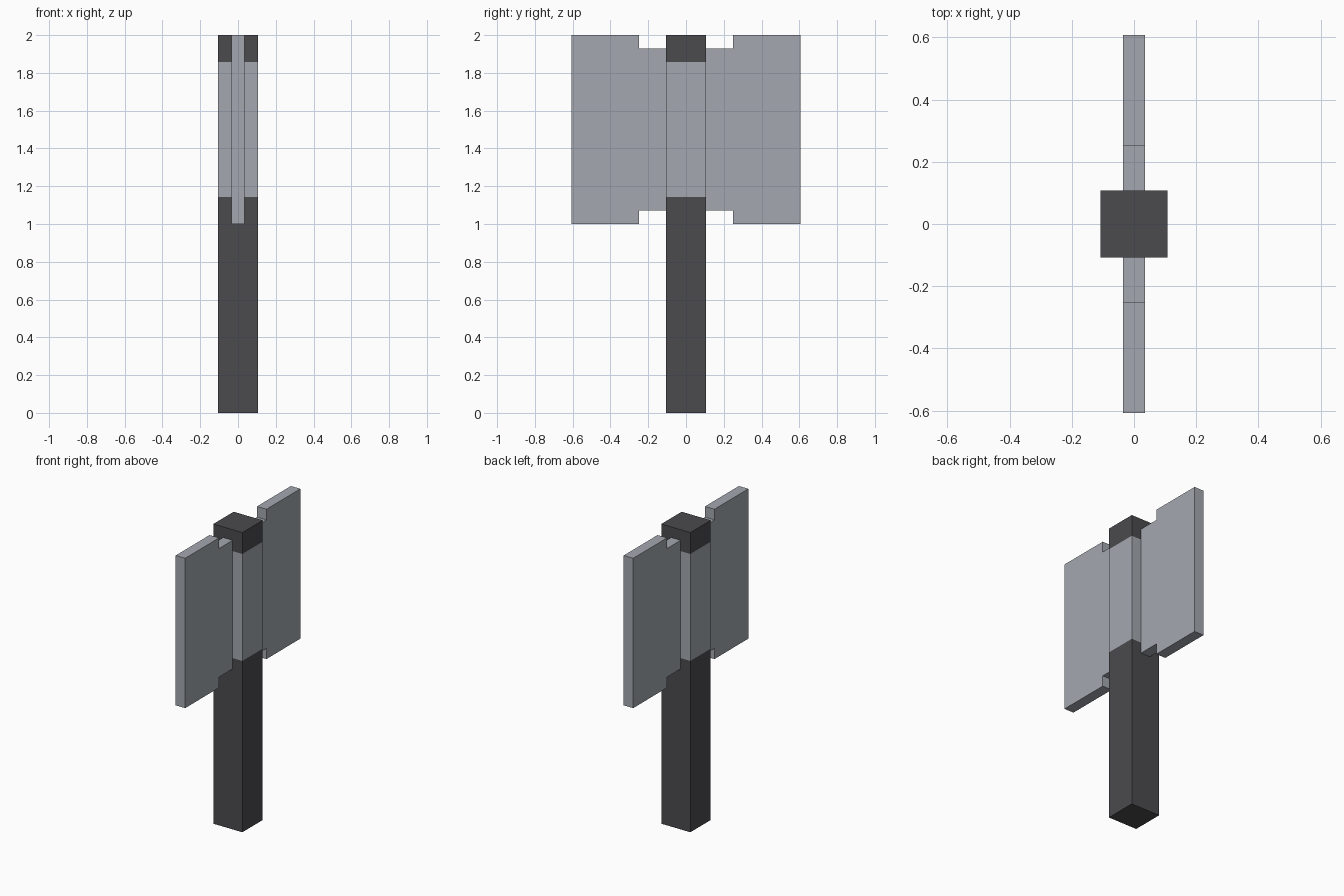
import bpy
import bmesh

cube = bpy.data.objects.get("Cube")
if cube:
    bpy.data.objects.remove(cube, do_unlink=True)


def material(name, rgb):
    mat = bpy.data.materials.new(name)
    mat.use_nodes = True
    color = (*rgb, 1.0)
    mat.diffuse_color = color
    mat.node_tree.nodes["Principled BSDF"].inputs["Base Color"].default_value = color
    return mat


def add_object(name, bm, *materials):
    bmesh.ops.recalc_face_normals(bm, faces=bm.faces)
    mesh = bpy.data.meshes.new(name)
    bm.to_mesh(mesh)
    bm.free()
    for mat in materials:
        mesh.materials.append(mat)
    obj = bpy.data.objects.new(name, mesh)
    bpy.context.collection.objects.link(obj)
    return obj


dark = material("dark handle", (0.07, 0.068, 0.075))
steel = material("grey metal", (0.37, 0.395, 0.435))

HEIGHT = 2.0
HALF = 0.107                        # half width of the square handle
BAND_LOW, BAND_HIGH = 1.143, 1.857  # metal socket around the handle
BLADE_HALF = 0.035                  # half thickness of the blades

# Square handle, cut around so that the socket band can be coloured
bm = bmesh.new()
bmesh.ops.create_cube(bm, size=1)
bmesh.ops.scale(bm, vec=(2 * HALF, 2 * HALF, HEIGHT), verts=bm.verts)
bmesh.ops.translate(bm, vec=(0, 0, HEIGHT / 2), verts=bm.verts)
for z in (BAND_LOW, BAND_HIGH):
    bmesh.ops.bisect_plane(bm, geom=bm.verts[:] + bm.edges[:] + bm.faces[:],
                           plane_co=(0, 0, z), plane_no=(0, 0, 1))
for face in bm.faces:
    on_band = BAND_LOW < face.calc_center_median().z < BAND_HIGH
    face.material_index = int(on_band and abs(face.normal.z) < 0.5)
add_object("handle", bm, dark, steel)

# Notched blade profile in the y-z plane, extruded and mirrored front to back
neck, tip = 0.25, 0.607
profile = [(HALF, 1.071), (neck, 1.071), (neck, 1.0), (tip, 1.0),
           (tip, 2.0), (neck, 2.0), (neck, 1.929), (HALF, 1.929)]
bm = bmesh.new()
side = bm.faces.new([bm.verts.new((-BLADE_HALF, y, z)) for y, z in profile])
extruded = bmesh.ops.extrude_face_region(bm, geom=[side], use_keep_orig=True)
moved = [v for v in extruded["geom"] if isinstance(v, bmesh.types.BMVert)]
bmesh.ops.translate(bm, vec=(2 * BLADE_HALF, 0, 0), verts=moved)
blades = add_object("axe_blades", bm, steel)
mirror = blades.modifiers.new("Mirror", 'MIRROR')
mirror.use_axis = (False, True, False)
mirror.use_mirror_merge = False
